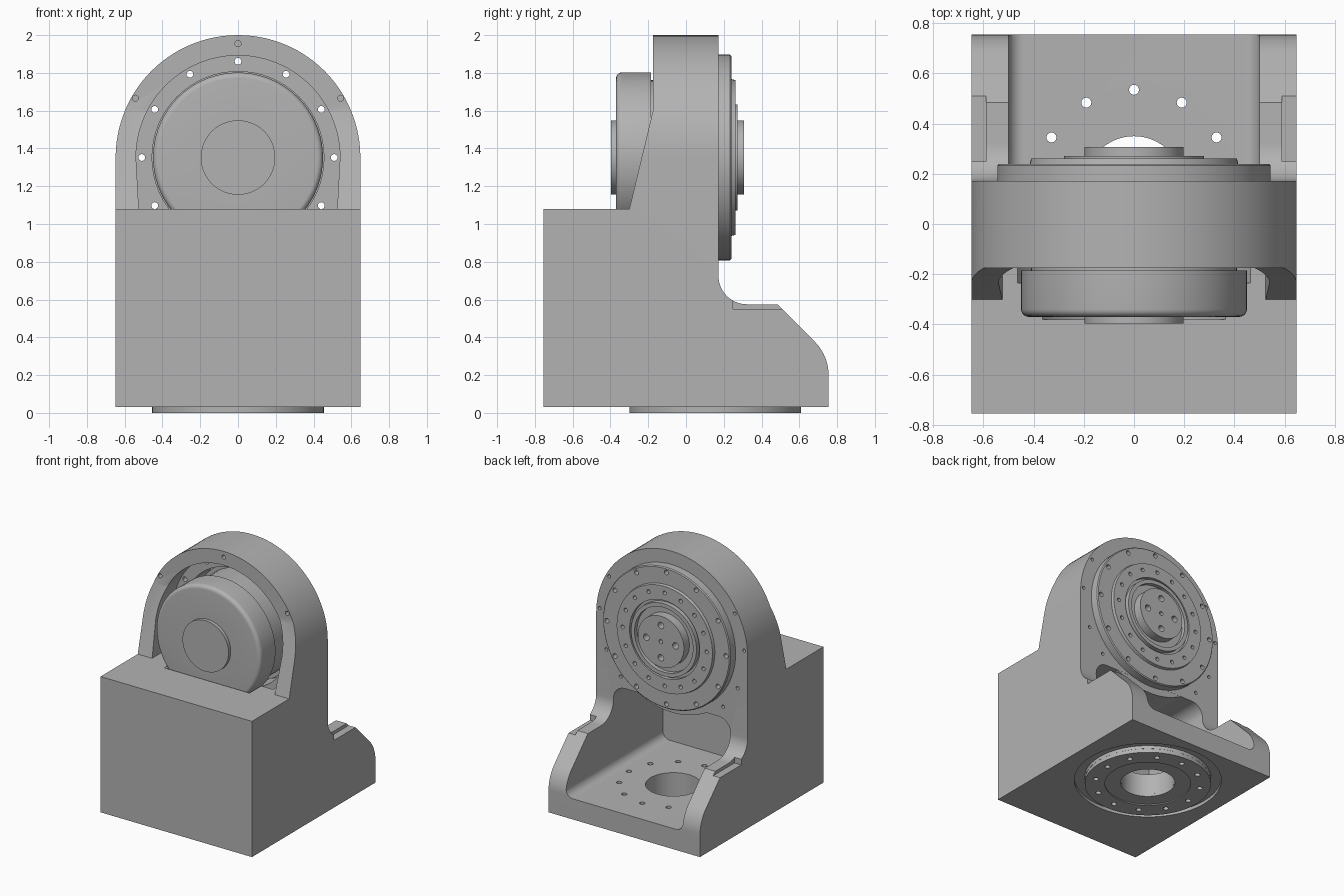
import bpy, bmesh
from math import sin, cos, radians, pi
from mathutils import Matrix, Vector

if "Cube" in bpy.data.objects:
    bpy.data.objects.remove(bpy.data.objects["Cube"], do_unlink=True)

grey = bpy.data.materials.new("machined grey")
grey.use_nodes = True
COLOUR = (0.45, 0.45, 0.45, 1)
grey.diffuse_color = COLOUR
grey.node_tree.nodes["Principled BSDF"].inputs["Base Color"].default_value = COLOUR

AXIS_Z = 1.352    # height of the drive axis
BORE_Y = 0.155    # centre of the base bore


def place(axis, u, v, a):
    return {"X": (a, u, v), "Y": (u, a, v), "Z": (u, v, a)}[axis]


def arc(cu, cv, r, start, end, n=12):
    steps = [radians(start + (end - start) * i / n) for i in range(n + 1)]
    return [(cu + r * cos(t), cv + r * sin(t)) for t in steps]


def circle(cu, cv, r, n=64):
    return arc(cu, cv, r, 0, 360, n)[:-1]


def ring_of(cu, cv, radius, angles, hole, n=16):
    return [circle(cu + radius * cos(radians(a)), cv + radius * sin(radians(a)), hole, n)
            for a in angles]


def make(name, bm):
    bmesh.ops.recalc_face_normals(bm, faces=bm.faces)
    mesh = bpy.data.meshes.new(name)
    bm.to_mesh(mesh)
    bm.free()
    mesh.materials.append(grey)
    ob = bpy.data.objects.new(name, mesh)
    bpy.context.collection.objects.link(ob)
    return ob


def prism(name, loops, axis, lo, hi):
    """Extrude one or more outlines along an axis."""
    bm = bmesh.new()
    for loop in loops:
        face = bm.faces.new([bm.verts.new(place(axis, u, v, lo)) for u, v in loop])
        out = bmesh.ops.extrude_face_region(bm, geom=[face])
        verts = [g for g in out["geom"] if isinstance(g, bmesh.types.BMVert)]
        bmesh.ops.translate(bm, verts=verts, vec=Vector(place(axis, 0, 0, hi - lo)))
    return make(name, bm)


def lathe(name, profile, axis, centre, closed=False):
    """Revolve (radius, position) points round an axis."""
    bm = bmesh.new()
    verts = [bm.verts.new(place(axis, r, 0, a)) for r, a in profile]
    pairs = list(zip(verts, verts[1:])) + ([(verts[-1], verts[0])] if closed else [])
    edges = [bm.edges.new(p) for p in pairs]
    bmesh.ops.spin(bm, geom=verts + edges, cent=(0, 0, 0), axis=place(axis, 0, 0, 1),
                   angle=2 * pi, steps=72, use_duplicate=False)
    bmesh.ops.remove_doubles(bm, verts=bm.verts, dist=0.0001)
    bmesh.ops.transform(bm, matrix=Matrix.Translation(centre), verts=bm.verts)
    return make(name, bm)


def combine(ob, tool, operation="DIFFERENCE"):
    mod = ob.modifiers.new("combine", "BOOLEAN")
    mod.operation, mod.solver, mod.object = operation, "EXACT", tool
    bpy.context.view_layer.objects.active = ob
    bpy.ops.object.modifier_apply(modifier=mod.name)
    bpy.data.objects.remove(tool, do_unlink=True)


def drill(ob, loops, axis, lo, hi):
    combine(ob, prism("drill", loops, axis, lo, hi))


# Bracket: side outline trimmed by the rounded front outline
side = [(-0.755, 0.03), (0.755, 0.03)]
side += arc(0.505, 0.2, 0.25, 0, 45)
side += [(0.52, 0.54), (0.485, 0.575)]
side += arc(0.322, 0.725, 0.15, 270, 180)
side += [(0.172, 2.1), (-0.175, 2.1), (-0.175, 1.6), (-0.3, 1.08), (-0.755, 1.08)]
bracket = prism("bracket", [side], "X", -0.8, 0.8)
arch = [(-0.648, -0.1), (0.648, -0.1)] + arc(0, AXIS_Z, 0.648, 0, 180, 48)
combine(bracket, prism("arch", [arch], "Y", -1, 1), "INTERSECT")

# Rear cavity with rounded corners, then the rim round the drive bore
cavity = (arc(-0.44, 0.25, 0.06, 180, 270) + arc(0.44, 0.25, 0.06, 270, 360)
          + arc(0.4, 0.73, 0.1, 0, 90) + arc(-0.4, 0.73, 0.1, 90, 180))
drill(bracket, [cavity], "Y", -0.43, 1)
combine(bracket, prism("rim", [circle(0, AXIS_Z, 0.6)], "Y", -0.171, 0.171), "UNION")

# Drive recess between the front ribs, motor pocket and bore
slot = [(-0.525, 1.08), (0.525, 1.08)] + arc(0, AXIS_Z, 0.54, 0, 180, 48)
drill(bracket, [slot], "Y", -0.9, -0.02)
drill(bracket, [circle(0, AXIS_Z, 0.539)], "Y", -0.235, -0.021)
drill(bracket, [circle(0, AXIS_Z, 0.455)], "Y", -0.38, 0.3)

# Bolt holes in the arch
dozen = range(0, 360, 30)
bolts = ring_of(0, AXIS_Z, 0.509, dozen, 0.018)
drill(bracket, bolts, "Y", -0.1, 0.3)
drill(bracket, ring_of(0, AXIS_Z, 0.603, [90], 0.016)
      + ring_of(0, AXIS_Z, 0.628, [30, 150], 0.016), "Y", -0.3, -0.08)
drill(bracket, ring_of(0, AXIS_Z, 0.62, [-25, -45, -135, -155, 150, 176, 30, 4], 0.013),
      "Y", 0.1, 0.3)

# Base bore, bolt circle, underside groove and notches on the rear ribs
base_bolts = ring_of(0, BORE_Y, 0.38, dozen, 0.02)
drill(bracket, [circle(0, BORE_Y, 0.195)] + base_bolts, "Z", -0.1, 0.3)
groove = [(0.456, 0), (0.53, 0), (0.53, 0.055), (0.456, 0.055)]
combine(bracket, lathe("groove", groove, "Z", (0, BORE_Y, 0), True))
for s in (-1, 1):
    notch = [(s * 0.59, 0.25), (s * 0.7, 0.25), (s * 0.7, 0.56), (s * 0.59, 0.53)]
    drill(bracket, [notch], "Z", 0.55, 0.6)

# Base ring
base_ring = lathe("base_ring", [(0.195, 0.008), (0.31, 0.008), (0.31, 0), (0.455, 0),
                                (0.455, 0.032), (0.195, 0.032)],
                  "Z", (0, BORE_Y, 0), True)
drill(base_ring, base_bolts, "Z", -0.1, 0.1)

# Motor housing with raised front cap and rounded front edge
motor = [(0, -0.397), (0.197, -0.397), (0.197, -0.37)]
motor += arc(0.42, -0.34, 0.03, -90, 0, 6)
motor += [(0.45, -0.185), (0.41, -0.185), (0.41, 0.09), (0, 0.09)]
motor_housing = lathe("motor_housing", motor, "Y", (0, 0, AXIS_Z))

# Stepped output flange with hub
flange = [(0, 0.1), (0.44, 0.1), (0.44, 0.17), (0.545, 0.17), (0.545, 0.233),
          (0.538, 0.24), (0.415, 0.24), (0.41, 0.262), (0.3, 0.262), (0.3, 0.235),
          (0.28, 0.235), (0.28, 0.272), (0.25, 0.272), (0.25, 0.24),
          (0.197, 0.24), (0.197, 0.307), (0, 0.307)]
output_flange = lathe("output_flange", flange, "Y", (0, 0, AXIS_Z))
drill(output_flange, bolts, "Y", 0.05, 0.4)
ring_bolts = ring_of(0, AXIS_Z, 0.36, [i * 22.5 for i in range(16)], 0.015)
drill(output_flange, ring_bolts, "Y", 0.2, 0.4)
hub_bolts = ring_of(0, AXIS_Z, 0.125, range(0, 360, 90), 0.025)
drill(output_flange, hub_bolts + [circle(0, AXIS_Z, 0.016, 16)], "Y", 0.25, 0.4)

# Smooth curved walls, keep machined edges sharp
for ob in (bracket, base_ring, motor_housing, output_flange):
    bpy.ops.object.select_all(action="DESELECT")
    ob.select_set(True)
    bpy.context.view_layer.objects.active = ob
    bpy.ops.object.shade_smooth_by_angle(angle=radians(25))
